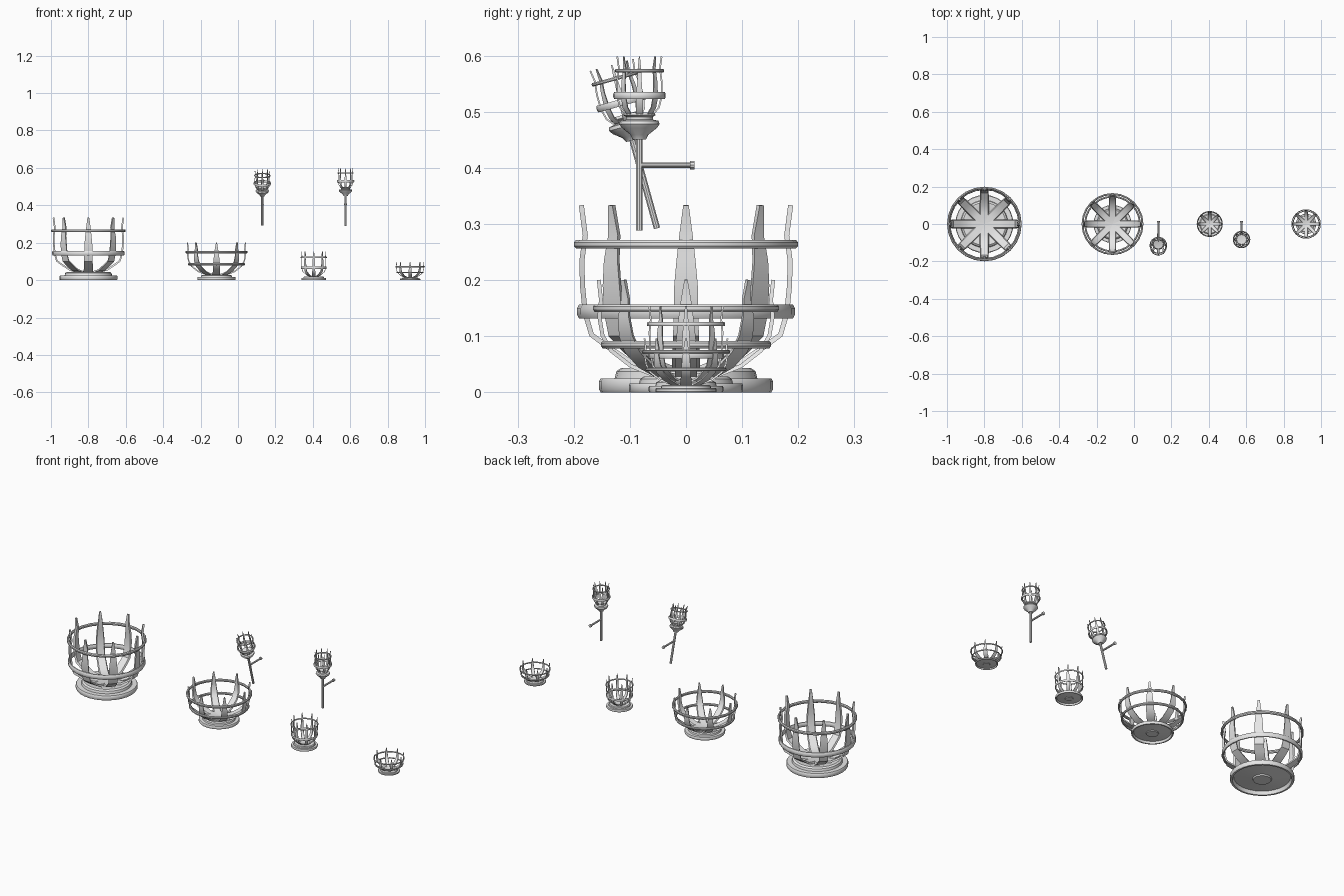
import bpy, bmesh, math
from mathutils import Matrix, Vector

cube = bpy.data.objects.get("Cube")
if cube:
    bpy.data.objects.remove(cube)

iron = bpy.data.materials.new("light grey iron")
iron.use_nodes = True
GREY = (0.8, 0.8, 0.8, 1)
iron.diffuse_color = GREY
iron.node_tree.nodes["Principled BSDF"].inputs["Base Color"].default_value = GREY


def finish(name, bm, matrix):
    bmesh.ops.remove_doubles(bm, verts=bm.verts, dist=1e-5)
    bmesh.ops.recalc_face_normals(bm, faces=bm.faces)
    mesh = bpy.data.meshes.new(name)
    bm.to_mesh(mesh)
    bm.free()
    mesh.transform(matrix)
    mesh.materials.append(iron)
    obj = bpy.data.objects.new(name, mesh)
    bpy.context.collection.objects.link(obj)
    bpy.ops.object.select_all(action="DESELECT")
    obj.select_set(True)
    bpy.context.view_layer.objects.active = obj
    bpy.ops.object.shade_smooth_by_angle(angle=math.radians(35))


def lathe(name, profile, matrix, sides=24, closed=False):
    """Spin an (r, z) profile around the z axis."""
    bm = bmesh.new()
    verts = [bm.verts.new((r, 0, z)) for r, z in profile]
    pairs = list(zip(verts, verts[1:]))
    if closed:
        pairs.append((verts[-1], verts[0]))
    edges = [bm.edges.new(p) for p in pairs]
    bmesh.ops.spin(bm, geom=verts + edges, cent=(0, 0, 0), axis=(0, 0, 1),
                   angle=math.tau, steps=sides, use_merge=True)
    finish(name, bm, matrix)


def hoop(name, radius, z, height, depth, matrix):
    """Ring with a rounded cross-section; radius is the outer edge."""
    section = [(radius - depth / 2 + depth / 2 * math.cos(a), z + height / 2 * math.sin(a))
               for a in (math.tau * (i + 0.5) / 8 for i in range(8))]
    lathe(name, section, matrix, closed=True)


def spikes(name, path, thick, matrix, count=8):
    """Tapering straps; path holds (r, z, half width)."""
    bm = bmesh.new()
    for k in range(count):
        turn = Matrix.Rotation(math.tau * k / count, 4, "Z")
        rows = []
        for i, (r, z, w) in enumerate(path):
            a, b = path[max(i - 1, 0)], path[min(i + 1, len(path) - 1)]
            along = Vector((b[0] - a[0], 0, b[1] - a[1])).normalized()
            inward = Vector((-along.z, 0, along.x)) * thick
            p = Vector((r, 0, z))
            side = Vector((0, w, 0))
            corners = (p - side, p + side, p + side * 0.8 + inward, p - side * 0.8 + inward)
            rows.append([bm.verts.new(turn @ c) for c in corners])
        for lo, hi in zip(rows, rows[1:]):
            for j in range(4):
                n = (j + 1) % 4
                bm.faces.new((lo[j], lo[n], hi[n], hi[j]))
        bm.faces.new(rows[0])
        bm.faces.new(rows[-1])
    finish(name, bm, matrix)


def place(x, y, sr=1, sz=1):
    return Matrix.Translation((x, y, 0)) @ Matrix.Diagonal((sr, sr, sz, 1))


TALL = [(0, .038, .024), (.06, .04, .025), (.1, .05, .025), (.14, .076, .024),
        (.172, .1, .023), (.184, .14, .022), (.189, .19, .021), (.19, .235, .017),
        (.184, .28, .012), (.191, .333, .005)]
WIDE = [(0, .024, .019), (.06, .028, .02), (.1, .044, .02), (.136, .072, .019),
        (.152, .1, .017), (.158, .135, .013), (.155, .165, .009), (.159, .2, .003)]


def base(name, r, h, matrix):
    """Stepped foot with a dished underside and a small central boss."""
    lathe(name, [(0, 0), (r * .28, 0), (r * .3, h * .25), (r * .88, h * .7), (r * .92, 0),
                 (r * .98, 0), (r, h * .2), (r, h * .8), (r * .98, h), (r * .82, h),
                 (r * .8, h * 1.5), (r * .74, h * 1.75), (r * .62, h * 1.7),
                 (r * .3, h * 1.1), (0, h * 1.1)], matrix, 28)


def tall_brazier(tag, matrix, foot):
    base(tag + "_base", foot, .025, matrix)
    spikes(tag + "_spikes", TALL, .009, matrix)
    hoop(tag + "_upper_hoop", .2, .264, .017, .013, matrix)
    hoop(tag + "_lower_hoop", .195, .144, .027, .014, matrix)


def wide_brazier(tag, matrix, foot):
    base(tag + "_base", foot, .016, matrix)
    spikes(tag + "_spikes", WIDE, .007, matrix)
    hoop(tag + "_upper_hoop", .166, .15, .015, .011, matrix)
    hoop(tag + "_lower_hoop", .152, .085, .014, .011, matrix)


tall_brazier("large_tall_brazier", place(-.8, 0), .155)
wide_brazier("large_wide_brazier", place(-.115, 0), .102)
tall_brazier("small_tall_brazier", place(.405, 0, .35, .46), .19)
wide_brazier("small_wide_brazier", place(.92, 0, .475, .48), .115)

# Wall torches, built around the point where the bracket meets the handle
CAGE = [(0, .087, .005), (.026, .09, .006), (.036, .102, .006), (.041, .122, .006),
        (.041, .15, .004), (.038, .172, .003), (.041, .193, .001)]


def torch(tag, x, y, tilt, drop):
    spot = Matrix.Translation((x, y, .405))
    lean = spot @ Matrix.Rotation(tilt, 4, "X")
    head = lean @ Matrix.Translation((0, 0, -drop))
    lathe(tag + "_handle", [(0, -.117), (.006, -.117), (.006, .05), (0, .05)], lean, 10)
    lathe(tag + "_cup", [(0, .046), (.012, .046), (.016, .054), (.031, .066), (.036, .073),
                         (.034, .079), (.024, .081), (.024, .086), (.029, .089), (.026, .094),
                         (0, .09)], lean, 16)
    spikes(tag + "_cage", CAGE, .003, head)
    hoop(tag + "_lower_hoop", .047, .124, .013, .006, head)
    hoop(tag + "_upper_hoop", .044, .168, .007, .005, head)
    # Bracket reaching back to the wall, with an end cap
    back = spot @ Matrix.Rotation(-math.pi / 2, 4, "X")
    lathe(tag + "_bracket", [(0, 0), (.005, 0), (.005, .09), (.008, .09), (.008, .098),
                             (0, .098)], back, 10)


torch("leaning_torch", .13, -.083, math.radians(15.5), .008)
torch("upright_torch", .575, -.083, 0, 0)
